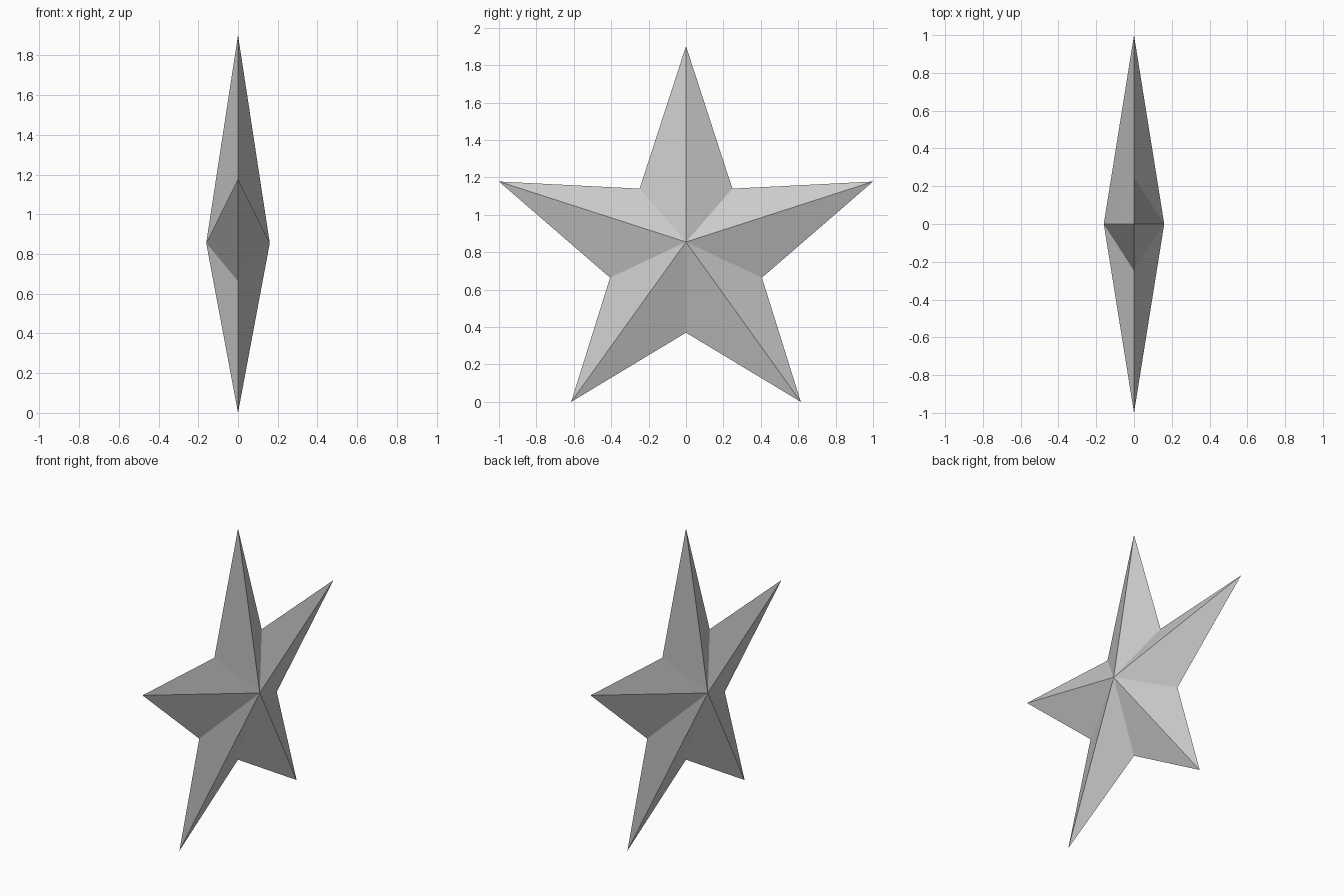
import bpy
import bmesh

cube = bpy.data.objects.get("Cube")
if cube:
    bpy.data.objects.remove(cube, do_unlink=True)

# Single grey material
grey = bpy.data.materials.new("plain grey")
grey.use_nodes = True
colour = (0.6, 0.6, 0.6, 1.0)
grey.diffuse_color = colour
grey.node_tree.nodes["Principled BSDF"].inputs["Base Color"].default_value = colour

# Star outline in the YZ plane: one half from top tip to bottom notch, then mirrored
half = [(0, 1.902), (0.248, 1.14), (1.0, 1.178), (0.406, 0.664), (0.614, 0), (0, 0.37)]
outline = half + [(-y, z) for y, z in reversed(half[1:-1])]
CENTRE_Z = 0.855
DEPTH = 0.16

# Flat facets fan from the rim to a raised peak on each side
bm = bmesh.new()
rim = [bm.verts.new((0, y, z)) for y, z in outline]
for side in (1, -1):
    peak = bm.verts.new((side * DEPTH, 0, CENTRE_Z))
    for i, a in enumerate(rim):
        bm.faces.new((a, rim[(i + 1) % len(rim)], peak))
bmesh.ops.recalc_face_normals(bm, faces=bm.faces)

mesh = bpy.data.meshes.new("star")
bm.to_mesh(mesh)
bm.free()
mesh.materials.append(grey)
star = bpy.data.objects.new("star", mesh)
bpy.context.collection.objects.link(star)
